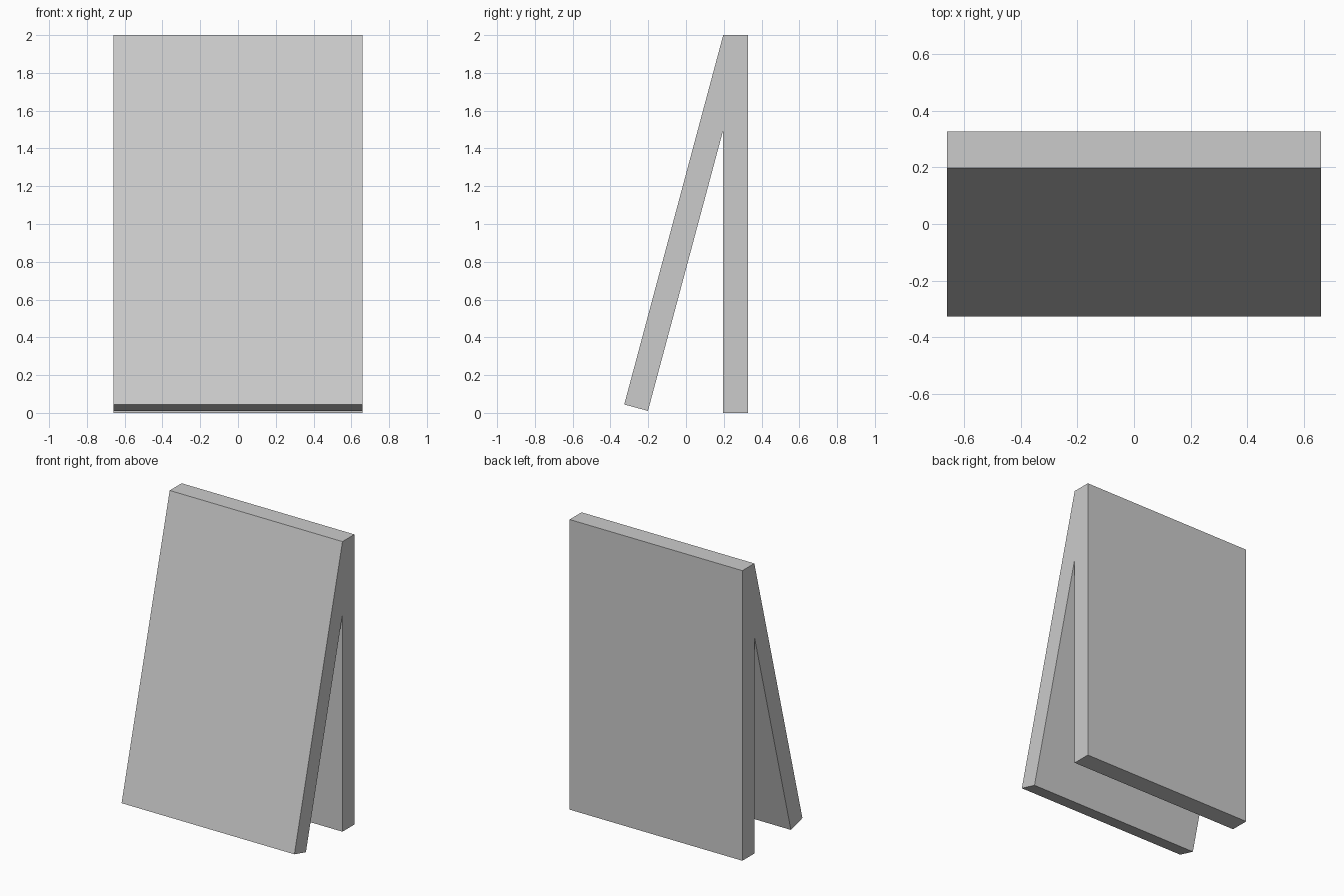
import bpy, bmesh
from math import sin, cos, tan, radians

if "Cube" in bpy.data.objects:
    bpy.data.objects.remove(bpy.data.objects["Cube"])

HALF_W = 0.659      # half panel width
T = 0.13            # panel thickness
BACK = 0.327        # rear face position
TILT = radians(15)  # lean of the front panel

# Side outline (y, z): upright rear panel joined at the top to a leaning front panel
hinge = BACK - T
front_y, front_z = -BACK, 2 - (hinge + BACK) / tan(TILT)
outline = [
    (BACK, 0), (BACK, 2), (hinge, 2),
    (front_y, front_z),
    (front_y + T * cos(TILT), front_z - T * sin(TILT)),
    (hinge, 2 - T / sin(TILT)),
    (hinge, 0),
]

# Extrude the outline across the width
bm = bmesh.new()
face = bm.faces.new([bm.verts.new((-HALF_W, y, z)) for y, z in outline])
ext = bmesh.ops.extrude_face_region(bm, geom=[face])
verts = [g for g in ext["geom"] if isinstance(g, bmesh.types.BMVert)]
bmesh.ops.translate(bm, verts=verts, vec=(2 * HALF_W, 0, 0))
bmesh.ops.recalc_face_normals(bm, faces=bm.faces[:])

mesh = bpy.data.meshes.new("folding_board")
bm.to_mesh(mesh)
bm.free()
bpy.context.collection.objects.link(bpy.data.objects.new("folding_board", mesh))
